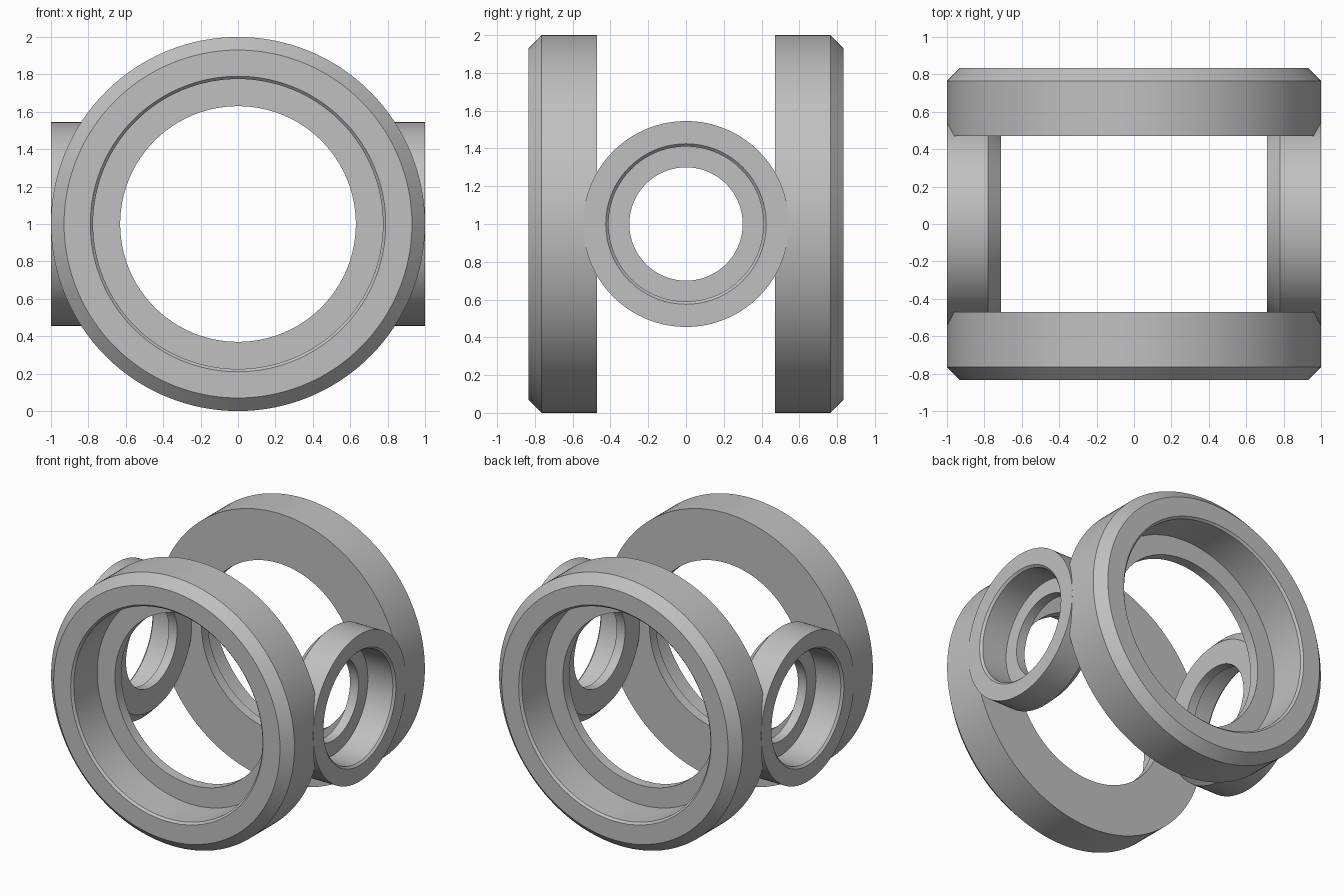
import bpy, bmesh, math
from mathutils import Matrix, Vector

SEGMENTS = 128
CENTRE = Vector((0, 0, 1))

cube = bpy.data.objects.get("Cube")
if cube:
    bpy.data.objects.remove(cube, do_unlink=True)

grey = bpy.data.materials.new("light_grey")
grey.use_nodes = True
colour = (0.53, 0.53, 0.53, 1)
grey.diffuse_color = colour
grey.node_tree.nodes["Principled BSDF"].inputs["Base Color"].default_value = colour


def lathe(name, profile, turn):
    """Revolve a closed (radius, distance) profile about x, then turn it about z."""
    bm = bmesh.new()
    verts = [bm.verts.new((d, 0, r)) for r, d in profile]
    edges = [bm.edges.new((v, verts[i - 1])) for i, v in enumerate(verts)]
    bmesh.ops.spin(bm, geom=verts + edges, cent=(0, 0, 0), axis=(1, 0, 0),
                   angle=math.tau, steps=SEGMENTS, use_merge=True)
    bmesh.ops.remove_doubles(bm, verts=bm.verts, dist=1e-5)
    bmesh.ops.recalc_face_normals(bm, faces=bm.faces)
    bm.transform(Matrix.Translation(CENTRE) @ Matrix.Rotation(turn, 4, "Z"))
    mesh = bpy.data.meshes.new(name)
    bm.to_mesh(mesh)
    bm.free()
    mesh.materials.append(grey)
    obj = bpy.data.objects.new(name, mesh)
    bpy.context.collection.objects.link(obj)
    bpy.ops.object.select_all(action="DESELECT")
    obj.select_set(True)
    bpy.context.view_layer.objects.active = obj
    bpy.ops.object.shade_smooth_by_angle(angle=math.radians(30))


# Large collar: chamfered outer rim, stepped bore with a thin inner flange
large = [(0.63, 0.47), (1.0, 0.47), (1.0, 0.765), (0.93, 0.835),
         (0.79, 0.835), (0.775, 0.82), (0.775, 0.545), (0.63, 0.545)]

# Small collar: chamfered on its inner end, same stepped bore
small = [(0.30, 0.71), (0.475, 0.71), (0.545, 0.78), (0.545, 1.0),
         (0.425, 1.0), (0.41, 0.985), (0.41, 0.78), (0.30, 0.78)]

lathe("front_collar", large, -math.pi / 2)
lathe("back_collar", large, math.pi / 2)
lathe("left_collar", small, 0)
lathe("right_collar", small, math.pi)
